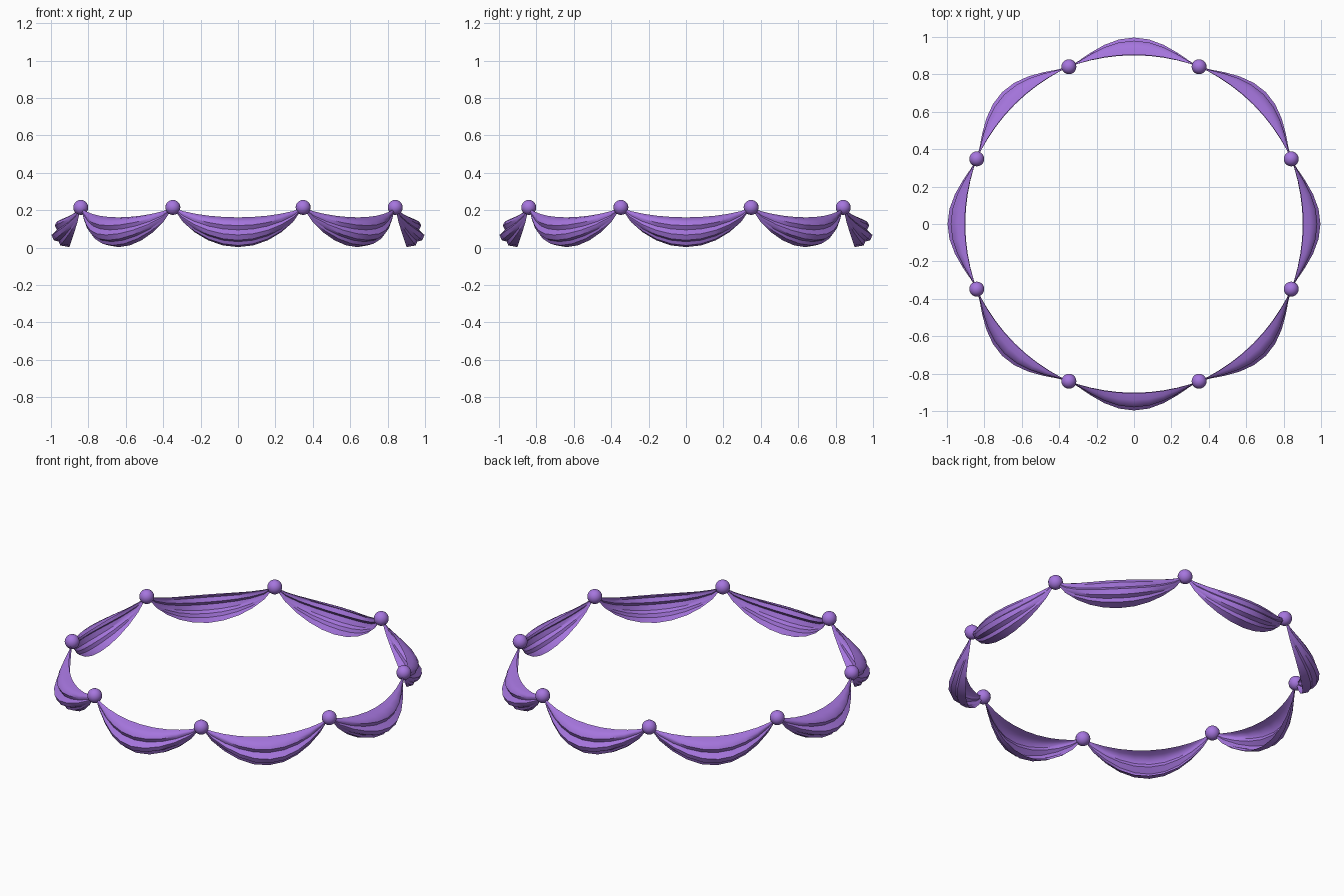
import bpy, bmesh, math
from mathutils import Vector, Matrix

cube = bpy.data.objects.get("Cube")
if cube:
    bpy.data.objects.remove(cube, do_unlink=True)

# Single cloth colour
purple = bpy.data.materials.new("purple_cloth")
purple.use_nodes = True
colour = (0.38, 0.18, 0.73, 1)
purple.diffuse_color = colour
purple.node_tree.nodes["Principled BSDF"].inputs["Base Color"].default_value = colour

COUNT = 8
RING = 0.91
KNOT_Z = 0.215
HALF = RING * math.sin(math.pi / COUNT)
CHORD = RING * math.cos(math.pi / COUNT)
STEPS = 10

# Middle cross-section of one swag: (distance from centre, height)
SECTION = [(0.905, 0.162), (0.942, 0.153), (0.97, 0.138), (0.98, 0.118),
           (0.968, 0.095), (0.997, 0.068), (0.985, 0.04), (0.958, 0.032),
           (0.95, 0.012), (0.902, 0.003)]


def finish(name, bm, angle):
    mesh = bpy.data.meshes.new(name)
    bm.to_mesh(mesh)
    bm.free()
    mesh.materials.append(purple)
    obj = bpy.data.objects.new(name, mesh)
    bpy.context.collection.objects.link(obj)
    bpy.ops.object.select_all(action='DESELECT')
    obj.select_set(True)
    bpy.context.view_layer.objects.active = obj
    bpy.ops.object.shade_smooth_by_angle(angle=math.radians(angle))
    return obj


def make_swag(index):
    # Open folded sheet that gathers to a point at both knots
    bm = bmesh.new()
    turn = Matrix.Rotation(index * math.tau / COUNT, 3, 'Z')
    rows = []
    for i in range(STEPS + 1):
        s = -math.cos(math.pi * i / STEPS) * 0.3 + 0.7 * (2 * i / STEPS - 1)
        p = max(0.0, 1 - s * s)
        row = []
        for k, (r, z) in enumerate(SECTION):
            edge = k in (0, len(SECTION) - 1)
            bulge = (r - CHORD) * p ** (1.0 if edge else 1.25)
            drop = (KNOT_Z - z) * p ** 0.8
            row.append(bm.verts.new(turn @ Vector((s * HALF, -CHORD - bulge, KNOT_Z - drop))))
        rows.append(row)
    for a, b in zip(rows, rows[1:]):
        for k in range(len(SECTION) - 1):
            bm.faces.new((a[k], a[k + 1], b[k + 1], b[k]))
    bmesh.ops.remove_doubles(bm, verts=bm.verts, dist=0.0001)
    return finish(f"swag_{index + 1}", bm, 40)


def make_knot(index):
    # Round knot between neighbouring swags
    a = (index + 0.5) * math.tau / COUNT
    bm = bmesh.new()
    place = Matrix.Translation((RING * math.cos(a), RING * math.sin(a), KNOT_Z))
    bmesh.ops.create_uvsphere(bm, u_segments=20, v_segments=12, radius=0.04, matrix=place)
    return finish(f"knot_{index + 1}", bm, 60)


for n in range(COUNT):
    make_swag(n)
    make_knot(n)
